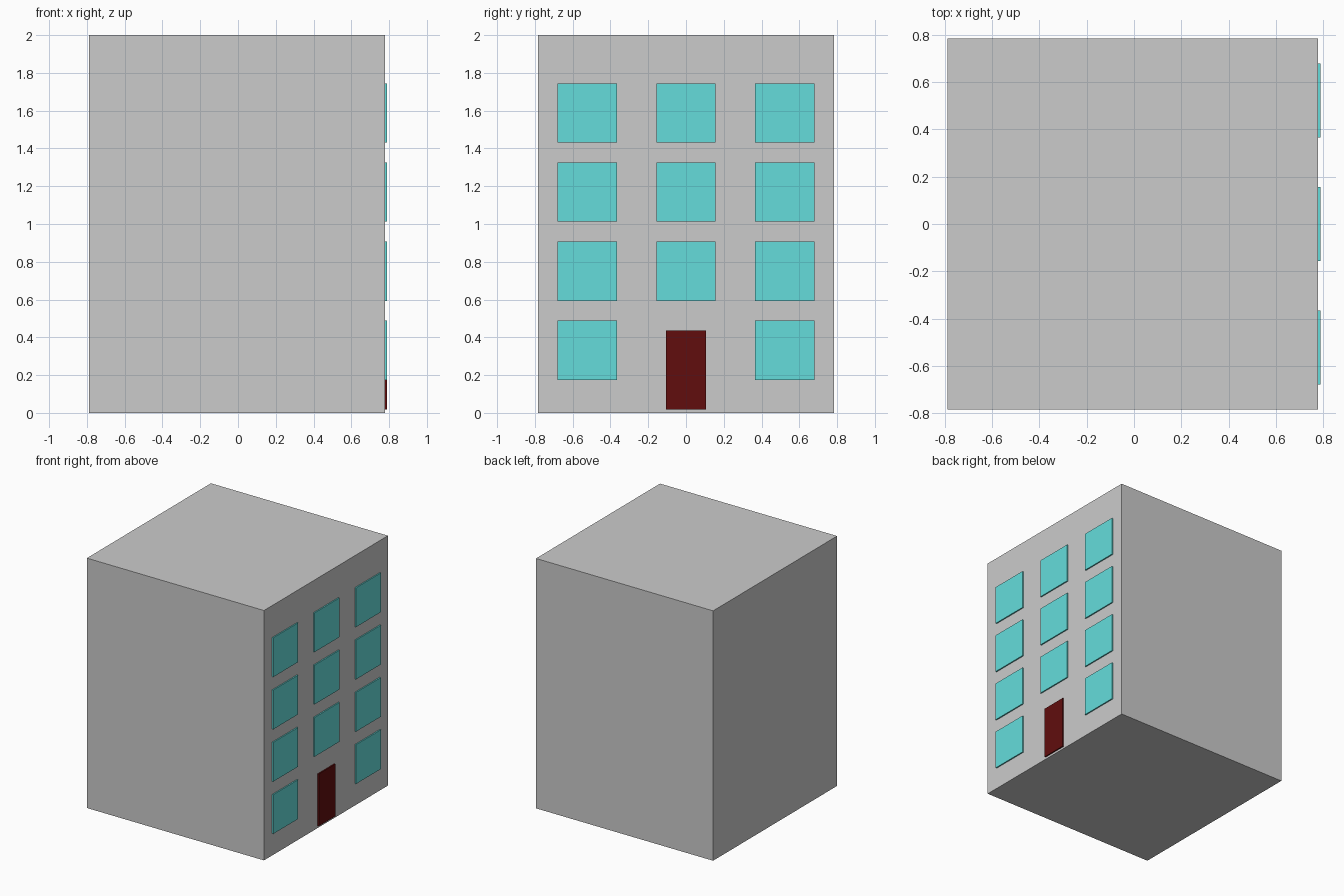
import bpy

if "Cube" in bpy.data.objects:
    bpy.data.objects.remove(bpy.data.objects["Cube"])


def material(name, color):
    m = bpy.data.materials.new(name)
    m.diffuse_color = color
    m.use_nodes = True
    m.node_tree.nodes["Principled BSDF"].inputs["Base Color"].default_value = m.diffuse_color
    return m


def box(name, lo, hi, mat=None):
    bpy.ops.mesh.primitive_cube_add(size=1, location=[(a + b) / 2 for a, b in zip(lo, hi)])
    ob = bpy.context.object
    ob.name = name
    ob.scale = [b - a for a, b in zip(lo, hi)]
    bpy.ops.object.transform_apply(location=False, rotation=False, scale=True)
    if mat:
        ob.data.materials.append(mat)
    return ob


glass = material("glass", (0.13, 0.72, 0.71, 1))
door_red = material("door_red", (0.12, 0.004, 0.004, 1))

WALL, FACE = 0.779, 0.789   # wall plane and front of the raised panels
HALF = 0.157                # half a window

# Main block
box("building_body", (-0.789, -0.784, 0), (WALL, 0.784, 2))

# Window grid on the +x wall, leaving the ground-floor middle for the door
for row in range(4):
    z = 0.332 + row * 0.4185
    for col in (-1, 0, 1):
        if row == 0 and col == 0:
            continue
        y = col * 0.523
        box(f"window_{row}_{col + 1}", (WALL - 0.01, y - HALF, z - HALF),
            (FACE, y + HALF, z + HALF), glass)

# Door
box("door", (WALL - 0.01, -0.105, 0.017), (FACE, 0.105, 0.435), door_red)
